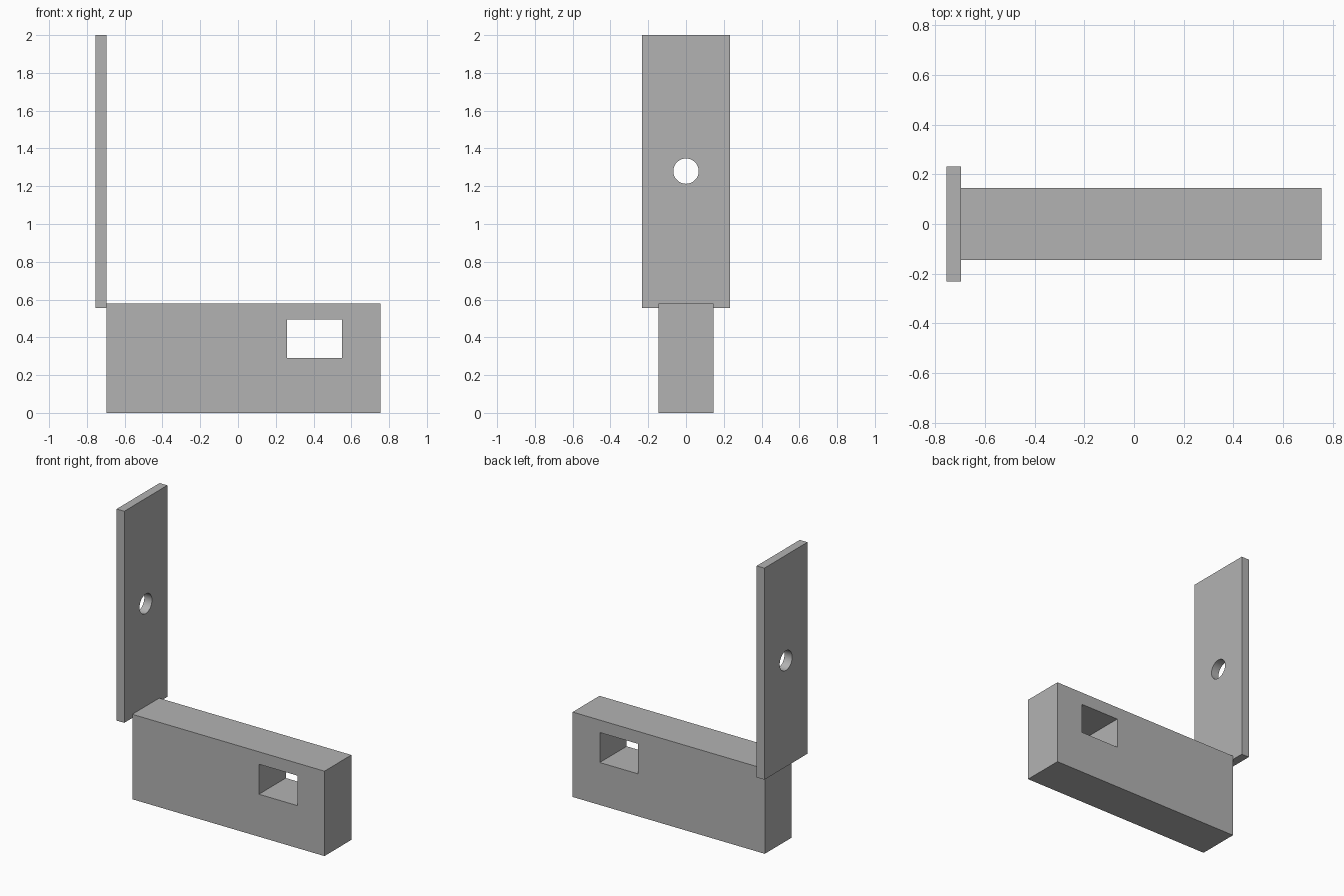
import bpy
import math

cube = bpy.data.objects.get("Cube")
if cube:
    bpy.data.objects.remove(cube, do_unlink=True)

grey = bpy.data.materials.new("mid_grey")
grey.use_nodes = True
colour = (0.45, 0.45, 0.45, 1)
grey.diffuse_color = colour
grey.node_tree.nodes["Principled BSDF"].inputs["Base Color"].default_value = colour


def box(name, low, high):
    """Box spanning two opposite corners."""
    centre = [(a + b) / 2 for a, b in zip(low, high)]
    bpy.ops.mesh.primitive_cube_add(size=1, location=centre)
    obj = bpy.context.object
    obj.name = name
    obj.scale = [b - a for a, b in zip(low, high)]
    bpy.ops.object.transform_apply(location=False, rotation=False, scale=True)
    obj.data.materials.append(grey)
    return obj


def cut(obj, cutter):
    """Cut the opening, then discard the cutter."""
    cutter.hide_render = True
    mod = obj.modifiers.new("opening", 'BOOLEAN')
    mod.operation = 'DIFFERENCE'
    mod.solver = 'EXACT'
    mod.object = cutter
    bpy.ops.object.select_all(action='DESELECT')
    obj.select_set(True)
    bpy.context.view_layer.objects.active = obj
    bpy.ops.object.modifier_apply(modifier=mod.name)
    bpy.data.objects.remove(cutter, do_unlink=True)
    bpy.ops.object.shade_smooth_by_angle(angle=math.radians(30))


# Horizontal block with a rectangular window through its depth
block = box("base_block", (-0.697, -0.145, 0), (0.755, 0.145, 0.58))
cut(block, box("window_cutter", (0.26, -0.5, 0.29), (0.55, 0.5, 0.495)))

# Upright plate with a round hole through its thickness
plate = box("upright_plate", (-0.755, -0.232, 0.555), (-0.697, 0.232, 2))
bpy.ops.mesh.primitive_cylinder_add(
    vertices=48, radius=0.067, depth=0.4,
    location=(-0.726, 0, 1.28), rotation=(0, math.pi / 2, 0))
hole = bpy.context.object
hole.name = "hole_cutter"
hole.data.materials.append(grey)
cut(plate, hole)
